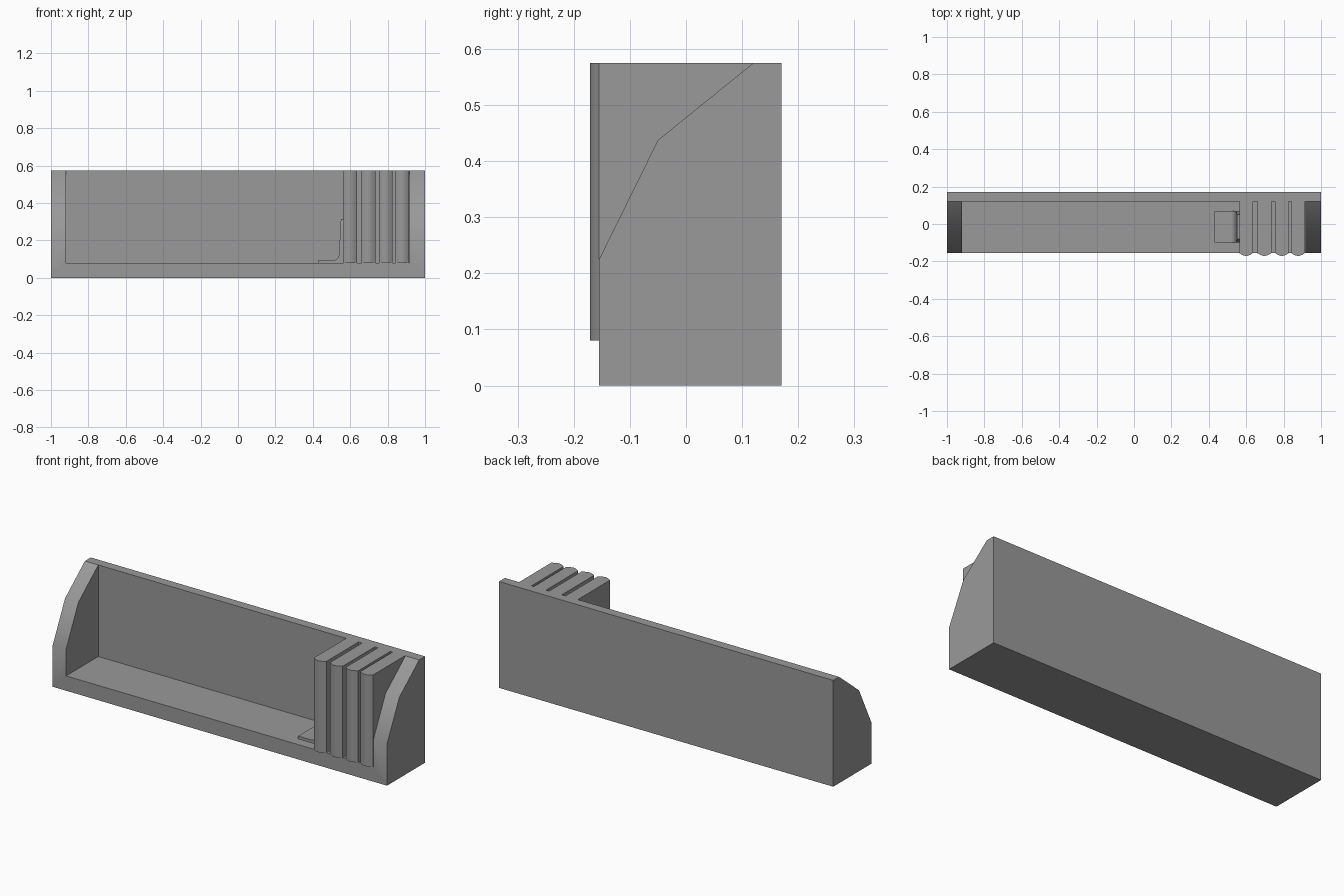
import bpy, bmesh, math
from mathutils import Vector

default = bpy.data.objects.get("Cube")
if default:
    bpy.data.objects.remove(default, do_unlink=True)

grey = bpy.data.materials.new("mid grey")
grey.use_nodes = True
grey.diffuse_color = (0.32, 0.32, 0.32, 1)
grey.node_tree.nodes["Principled BSDF"].inputs["Base Color"].default_value = grey.diffuse_color


def prism(name, profile, axis, start, end, cuts=()):
    """Extrude a 2D profile along one axis, then trim it with planes."""
    def place(p, d):
        co = list(p)
        co.insert("xyz".index(axis), d)
        return co
    bm = bmesh.new()
    face = bm.faces.new([bm.verts.new(place(p, start)) for p in profile])
    out = bmesh.ops.extrude_face_region(bm, geom=[face])
    shift = Vector(place((0, 0), end - start))
    bmesh.ops.translate(bm, vec=shift, verts=[g for g in out["geom"] if isinstance(g, bmesh.types.BMVert)])
    for point, normal in cuts:
        cut = bmesh.ops.bisect_plane(bm, geom=bm.verts[:] + bm.edges[:] + bm.faces[:],
                                     plane_co=point, plane_no=normal, clear_outer=True)
        edges = [g for g in cut["geom_cut"] if isinstance(g, bmesh.types.BMEdge)]
        bmesh.ops.holes_fill(bm, edges=edges)
    bmesh.ops.recalc_face_normals(bm, faces=bm.faces[:])
    mesh = bpy.data.meshes.new(name)
    bm.to_mesh(mesh)
    bm.free()
    mesh.materials.append(grey)
    obj = bpy.data.objects.new(name, mesh)
    bpy.context.collection.objects.link(obj)
    return obj


def select_only(obj):
    bpy.ops.object.select_all(action='DESELECT')
    obj.select_set(True)
    bpy.context.view_layer.objects.active = obj


def soften(obj):
    select_only(obj)
    bpy.ops.object.shade_smooth_by_angle(angle=math.radians(30))


FRONT, BACK, INNER_BACK = -0.155, 0.17, 0.12
FLOOR, TOP = 0.08, 0.575

# Shelf: end panel outline run along the full width, then hollowed out
outline = [(FRONT, 0), (BACK, 0), (BACK, TOP), (INNER_BACK, TOP), (-0.05, 0.4375), (FRONT, 0.225)]
shelf = prism("shelf", outline, "x", -1, 1)
hollow = prism("shelf_cutter", [(-0.5, FLOOR), (INNER_BACK, FLOOR), (INNER_BACK, 1), (-0.5, 1)],
               "x", -0.92, 0.918)
hollow.hide_render = True
boolean = shelf.modifiers.new("hollow", 'BOOLEAN')
boolean.operation = 'DIFFERENCE'
boolean.solver = 'EXACT'
boolean.object = hollow
select_only(shelf)
bpy.ops.object.modifier_apply(modifier=boolean.name)
bpy.data.objects.remove(hollow, do_unlink=True)
soften(shelf)

# Row of books with gently rounded spines
books = [(0.563, 0.637), (0.659, 0.735), (0.754, 0.827), (0.841, 0.915)]
for number, (left, right) in enumerate(books, 1):
    spine = []
    for i in range(7):
        t = i / 6
        bulge = 0.016 * math.sin(math.pi * t)
        spine.append((left + (right - left) * t, FRONT - bulge))
    profile = spine + [(right, INNER_BACK), (left, INNER_BACK)]
    soften(prism(f"book_{number}", profile, "z", FLOOR, TOP))

# Bookend: flat foot bending up into a leaning plate with clipped top corners
bend = [(0.43, FLOOR), (0.43, 0.095), (0.515, 0.095), (0.527, 0.099), (0.535, 0.108), (0.54, 0.125),
        (0.55, 0.315), (0.563, 0.315), (0.563, FLOOR)]
clips = [((0, 0.07, 0.23), (0, 0.085, 0.02)), ((0, -0.1, 0.23), (0, -0.085, 0.02))]
soften(prism("bookend", bend, "y", -0.1, 0.07, clips))
